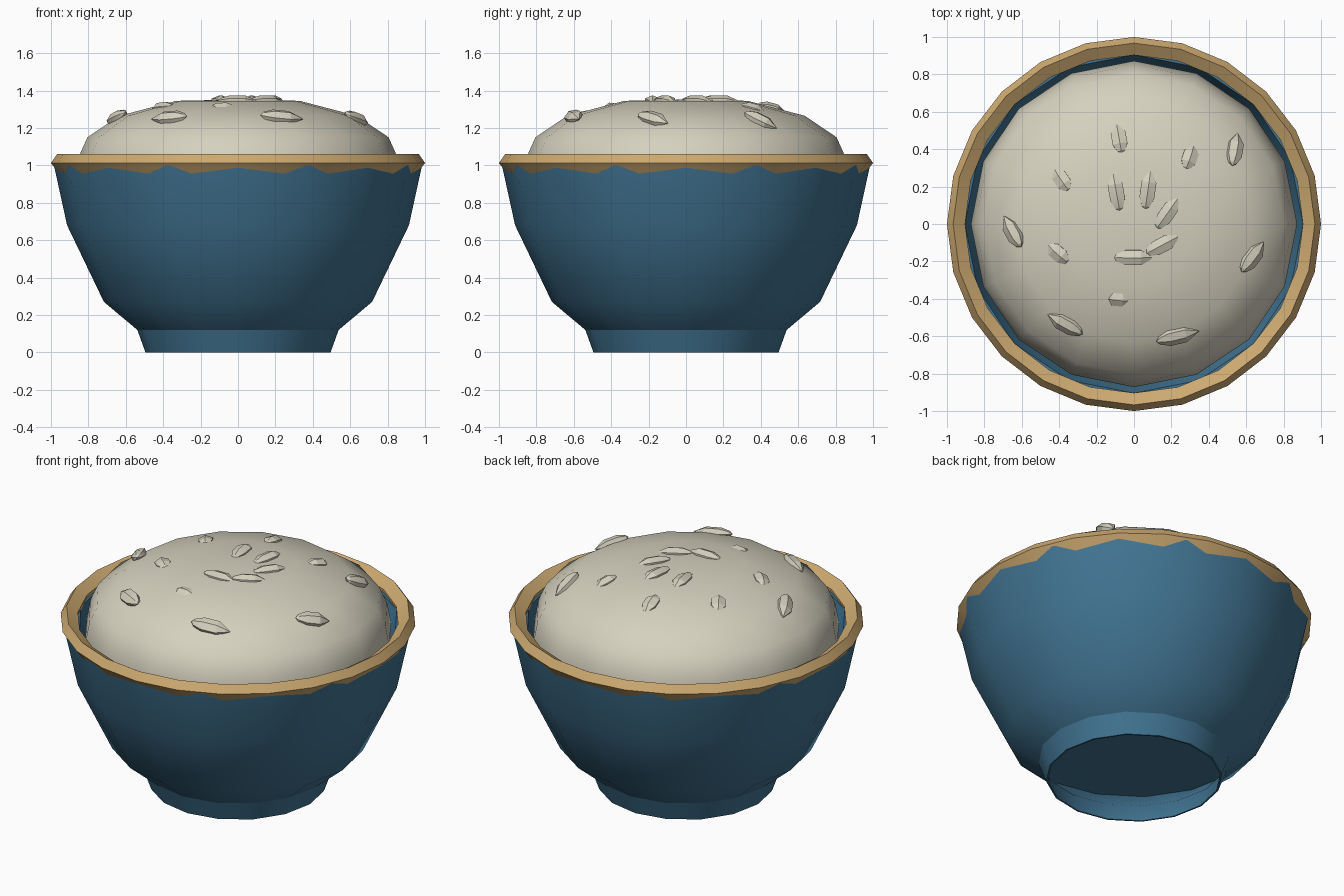
import bpy, bmesh, math
from mathutils import Vector, Matrix

cube = bpy.data.objects.get("Cube")
if cube:
    bpy.data.objects.remove(cube, do_unlink=True)


def material(name, rgb):
    m = bpy.data.materials.new(name)
    m.use_nodes = True
    m.diffuse_color = (*rgb, 1)
    bsdf = next(n for n in m.node_tree.nodes if n.type == 'BSDF_PRINCIPLED')
    bsdf.inputs["Base Color"].default_value = (*rgb, 1)
    return m


blue = material("glazed blue", (0.052, 0.172, 0.285))
gold = material("pale wood", (0.61, 0.40, 0.165))
cream = material("cooked rice", (0.67, 0.64, 0.52))


def lathe(name, profile, sides, mat, closed=False, angle=30):
    """Spin a list of (radius, height) points around z."""
    bm = bmesh.new()
    rings = []
    for r, z in profile:
        if r == 0:
            rings.append([bm.verts.new((0, 0, z))] * sides)
        else:
            rings.append([bm.verts.new((r * math.cos(math.tau * i / sides),
                                        r * math.sin(math.tau * i / sides), z))
                          for i in range(sides)])
    pairs = list(zip(rings, rings[1:]))
    if closed:
        pairs.append((rings[-1], rings[0]))
    for a, b in pairs:
        for i in range(sides):
            j = (i + 1) % sides
            corners = list(dict.fromkeys((a[i], a[j], b[j], b[i])))
            bm.faces.new(corners)
    bmesh.ops.recalc_face_normals(bm, faces=bm.faces[:])
    mesh = bpy.data.meshes.new(name)
    bm.to_mesh(mesh)
    bm.free()
    mesh.materials.append(mat)
    ob = bpy.data.objects.new(name, mesh)
    bpy.context.collection.objects.link(ob)
    bpy.ops.object.select_all(action='DESELECT')
    ob.select_set(True)
    bpy.context.view_layer.objects.active = ob
    bpy.ops.object.shade_smooth_by_angle(angle=math.radians(angle))
    return ob


# Bowl: hollow foot, outer wall, inner wall and floor
lathe("bowl", [(0, 0.30), (0.70, 0.28), (0.525, 0.12), (0.485, 0), (0.495, 0),
               (0.538, 0.12), (0.717, 0.27), (0.914, 0.68), (0.984, 1.0),
               (0.905, 1.0), (0.81, 0.68), (0.64, 0.38), (0, 0.36)], 16, blue)

# Rim band, its underside cutting into the bowl wall
lathe("rim", [(1.0, 1.013), (0.967, 1.06), (0.903, 1.02), (0.91, 0.96),
              (0.95, 0.945)], 24, gold, closed=True, angle=25)

# Mound of rice
mound = [(0, 1.352), (0.33, 1.345), (0.635, 1.265), (0.805, 1.15),
         (0.85, 1.05), (0.872, 0.93), (0.86, 0.86)]
lathe("rice_mound", mound + [(0, 0.8)], 16, cream, angle=35)


def on_mound(x, y):
    """Height and outward normal of the mound at a point."""
    r = math.hypot(x, y)
    for (r0, z0), (r1, z1) in zip(mound, mound[1:]):
        if r <= r1:
            slope = (z1 - z0) / (r1 - r0)
            n = Vector((-slope * x / max(r, 1e-6), -slope * y / max(r, 1e-6), 1))
            return z0 + slope * (r - r0), n.normalized()


# Loose grains: x, y, heading in degrees, length, sink depth
grains = [
    (-0.08, 0.46, 100, 0.17, 0.008), (0.30, 0.36, 70, 0.15, 0.010),
    (0.54, 0.40, 70, 0.20, 0.0), (-0.39, 0.24, 125, 0.16, 0.012),
    (-0.095, 0.175, 100, 0.22, 0.006), (0.075, 0.185, 82, 0.22, 0.006),
    (0.18, 0.06, 55, 0.21, 0.006), (0.155, -0.11, 28, 0.21, 0.006),
    (0.0, -0.18, 0, 0.22, 0.006), (-0.65, -0.04, 128, 0.20, 0.0),
    (-0.41, -0.155, 140, 0.16, 0.012), (-0.09, -0.405, 175, 0.15, 0.020),
    (-0.37, -0.535, 153, 0.22, 0.0), (0.235, -0.60, 10, 0.24, 0.0),
    (0.635, -0.175, 45, 0.21, 0.0),
]
grain_shape = [(0, -0.5), (0.024, -0.42), (0.046, -0.2), (0.046, 0.17), (0, 0.5)]
for k, (x, y, heading, length, sink) in enumerate(grains):
    ob = lathe(f"rice_grain_{k + 1}", [(r, z * length) for r, z in grain_shape],
               6, cream, angle=25)
    z, up = on_mound(x, y)
    a = math.radians(heading)
    along = Vector((math.cos(a), math.sin(a), 0))
    along = (along - up * along.dot(up)).normalized()
    side = up.cross(along)
    # Local z runs along the grain; local x is flattened against the mound
    turn = Matrix((up * 0.7, side, along)).transposed().to_4x4()
    ob.data.transform(Matrix.Translation(Vector((x, y, z)) - up * sink) @ turn)
